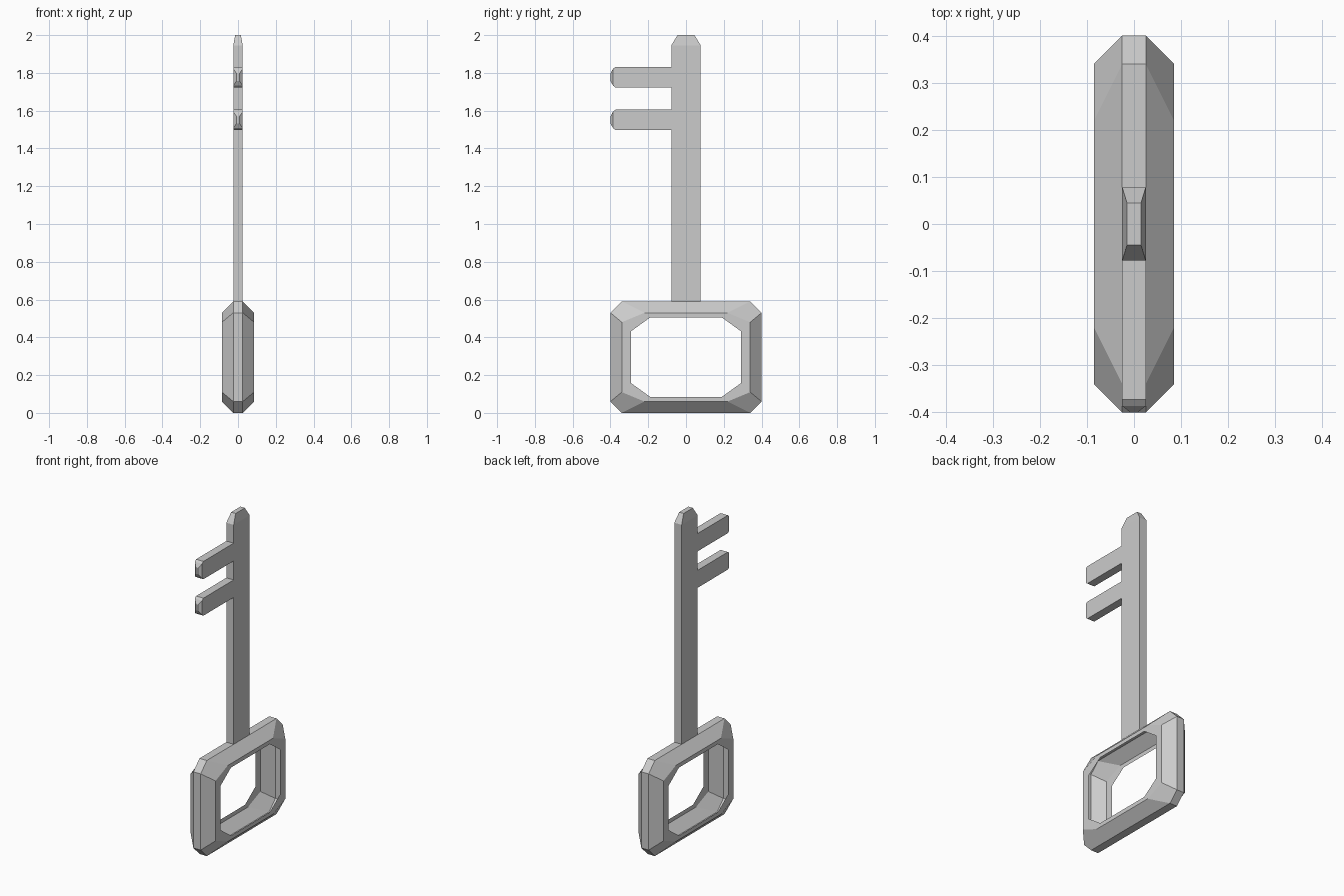
import bpy, bmesh

if "Cube" in bpy.data.objects:
    bpy.data.objects.remove(bpy.data.objects["Cube"])


def make_object(name, bm):
    bmesh.ops.remove_doubles(bm, verts=bm.verts[:], dist=1e-5)
    bmesh.ops.recalc_face_normals(bm, faces=bm.faces[:])
    mesh = bpy.data.meshes.new(name)
    bm.to_mesh(mesh)
    bm.free()
    obj = bpy.data.objects.new(name, mesh)
    bpy.context.collection.objects.link(obj)
    return obj


def loft(name, rings, cap_start=True, cap_end=True):
    """Skin a row of equally sized point rings."""
    bm = bmesh.new()
    rows = [[bm.verts.new(p) for p in ring] for ring in rings]
    n = len(rows[0])
    for a, b in zip(rows, rows[1:]):
        for i in range(n):
            j = (i + 1) % n
            bm.faces.new((a[i], a[j], b[j], b[i]))
    if cap_start:
        bm.faces.new(rows[0][::-1])
    if cap_end:
        bm.faces.new(rows[-1])
    return make_object(name, bm)


def octagon(x, hy, hz, cy, cz, mid=0.295):
    """Chamfered rectangle in the YZ plane."""
    a, b = hy - cy, hz - cz
    pts = [(hy, -b), (hy, b), (a, hz), (-a, hz),
           (-hy, b), (-hy, -b), (-a, -hz), (a, -hz)]
    return [(x, y, mid + z) for y, z in pts]


def rect_xy(hx, hy, z):
    return [(-hx, -hy, z), (hx, -hy, z), (hx, hy, z), (-hx, hy, z)]


def rect_xz(hx, z0, z1, y):
    return [(-hx, y, z0), (hx, y, z0), (hx, y, z1), (-hx, y, z1)]


# handle: faceted frame shell, open on its inner side
hole = (0.29, 0.21, 0.10, 0.072)
face = (0.34, 0.235, 0.12, 0.05)
rim = (0.40, 0.295, 0.06, 0.06)
loft("handle", [octagon(-0.085, *hole), octagon(-0.085, *face),
                octagon(-0.025, *rim), octagon(0.025, *rim),
                octagon(0.085, *face), octagon(0.085, *hole)],
     cap_start=False, cap_end=False)

# shaft with tapered tip
loft("shaft", [rect_xy(0.025, 0.078, 0.59), rect_xy(0.025, 0.078, 1.945),
               rect_xy(0.015, 0.045, 2.0)], cap_start=False)

# two teeth with blunted ends
for name, z0, z1 in (("lower_tooth", 1.497, 1.605), ("upper_tooth", 1.722, 1.832)):
    loft(name, [rect_xz(0.025, z0, z1, -0.078),
                rect_xz(0.025, z0, z1, -0.373),
                rect_xz(0.025, z0 + 0.01, z1 - 0.01, -0.386),
                rect_xz(0.008, z0 + 0.035, z1 - 0.035, -0.40)],
         cap_start=False)
